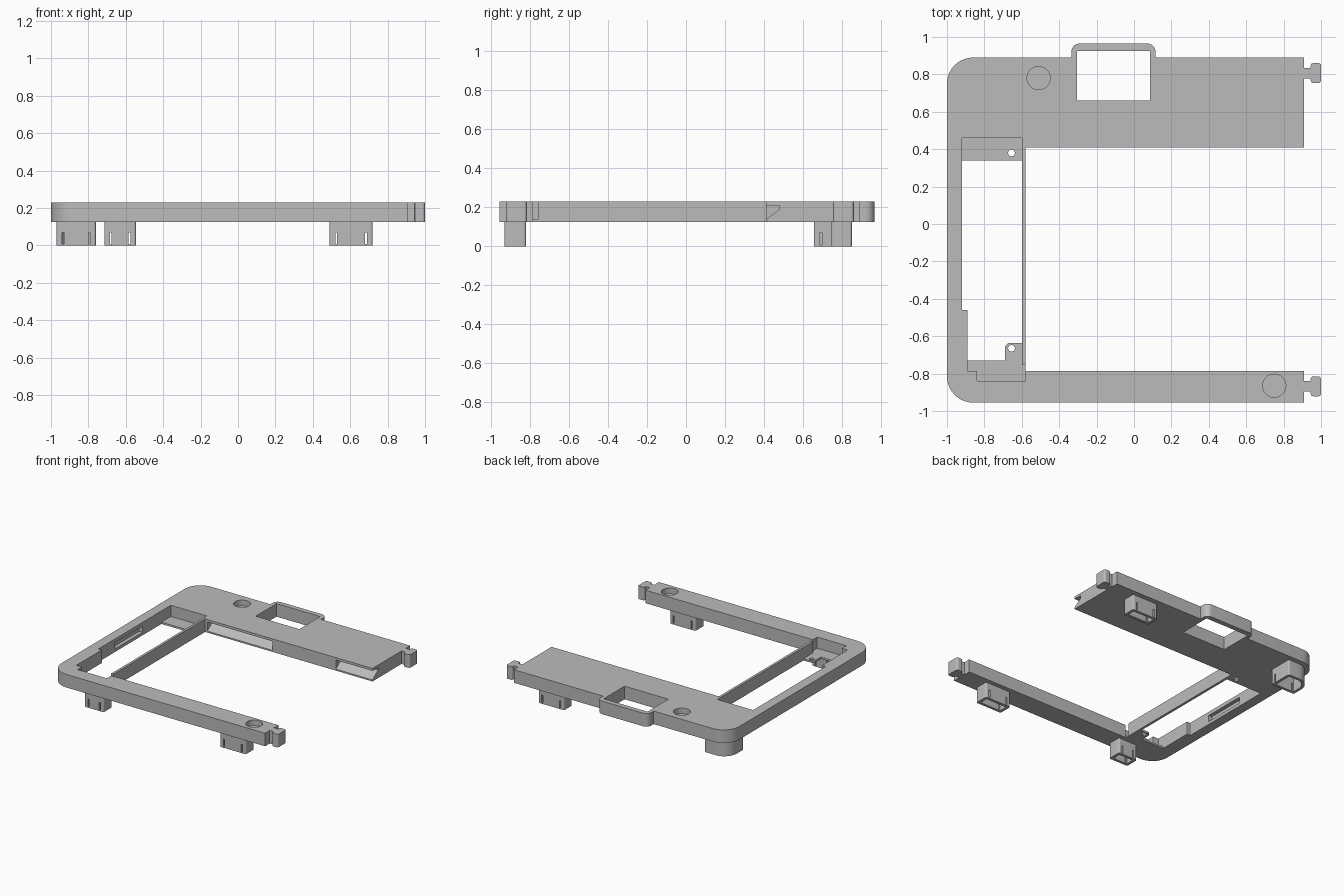
import bpy, bmesh, math
from mathutils import Vector

if "Cube" in bpy.data.objects:
    bpy.data.objects.remove(bpy.data.objects["Cube"], do_unlink=True)

grey = bpy.data.materials.new("plain grey")
grey.use_nodes = True
grey.diffuse_color = (0.5, 0.5, 0.5, 1)
grey.node_tree.nodes["Principled BSDF"].inputs["Base Color"].default_value = (0.5, 0.5, 0.5, 1)

BOTTOM, TOP, LEDGE = 0.125, 0.23, 0.14


def fillet(corners, steps=10):
    """Turn (x, y, optional radius) corners into an outline with rounded corners."""
    out = []
    for i, c in enumerate(corners):
        p = Vector(c[:2])
        if len(c) < 3:
            out.append(p)
            continue
        a = (Vector(corners[i - 1][:2]) - p).normalized()
        b = (Vector(corners[(i + 1) % len(corners)][:2]) - p).normalized()
        centre = p + (a + b) * c[2]
        for k in range(steps + 1):
            t = k / steps * math.pi / 2
            out.append(centre - b * c[2] * math.cos(t) - a * c[2] * math.sin(t))
    return out


def prism(name, corners, lo, hi, axis="z"):
    """Extrude an outline along z, or a (y, z) outline along x."""
    bm = bmesh.new()
    place = (lambda p: (p[0], p[1], lo)) if axis == "z" else (lambda p: (lo, p[0], p[1]))
    face = bm.faces.new([bm.verts.new(place(p)) for p in fillet(corners)])
    moved = bmesh.ops.extrude_face_region(bm, geom=[face])["geom"]
    shift = (0, 0, hi - lo) if axis == "z" else (hi - lo, 0, 0)
    bmesh.ops.translate(bm, vec=shift, verts=[v for v in moved if isinstance(v, bmesh.types.BMVert)])
    bmesh.ops.recalc_face_normals(bm, faces=bm.faces)
    mesh = bpy.data.meshes.new(name)
    bm.to_mesh(mesh)
    bm.free()
    mesh.materials.append(grey)
    ob = bpy.data.objects.new(name, mesh)
    bpy.context.collection.objects.link(ob)
    return ob


def rect(x0, x1, y0, y1):
    return [(x0, y0), (x1, y0), (x1, y1), (x0, y1)]


def circle(x, y, r, n=32):
    return [(x + r * math.cos(k * math.tau / n), y + r * math.sin(k * math.tau / n)) for k in range(n)]


def activate(ob):
    bpy.ops.object.select_all(action="DESELECT")
    ob.select_set(True)
    bpy.context.view_layer.objects.active = ob


def cut(ob, corners, lo, hi, axis="z"):
    cutter = prism("cutter", corners, lo, hi, axis)
    cutter.hide_render = True
    activate(ob)
    mod = ob.modifiers.new("cut", "BOOLEAN")
    mod.operation, mod.solver, mod.object = "DIFFERENCE", "EXACT", cutter
    bpy.ops.object.modifier_apply(modifier=mod.name)
    bpy.data.objects.remove(cutter, do_unlink=True)


def smooth(ob):
    activate(ob)
    bpy.ops.object.shade_smooth_by_angle(angle=math.radians(30))


# Flat C-shaped frame with the handle loop on its back edge
frame = prism("frame", [
    (0.91, -0.955), (0.91, -0.785), (-0.58, -0.785), (-0.58, 0.41), (0.91, 0.41), (0.91, 0.89),
    (0.115, 0.89), (0.115, 0.965, 0.045), (-0.335, 0.965, 0.045), (-0.335, 0.89),
    (-1, 0.89, 0.14), (-1, -0.955, 0.14)], BOTTOM, TOP)

# Rectangular opening at the back
cut(frame, rect(-0.305, 0.085, 0.66, 0.925), 0.1, 0.3)

# Pocket down to the thin ledges, then the through window
cut(frame, [(-0.92, 0.46), (-0.92, -0.46), (-0.89, -0.46), (-0.89, -0.785), (-0.84, -0.785),
            (-0.84, -0.84), (-0.58, -0.84), (-0.58, -0.785), (-0.57, -0.785), (-0.57, -0.755),
            (-0.60, -0.755), (-0.60, 0.46)], LEDGE, 0.3)
cut(frame, [(-0.92, 0.34), (-0.92, -0.46), (-0.89, -0.46), (-0.89, -0.73), (-0.69, -0.73),
            (-0.69, -0.635, 0.03), (-0.60, -0.635), (-0.60, 0.34)], 0.1, 0.3)

# Screw holes in the ledges
for y in (0.38, -0.665):
    cut(frame, circle(-0.655, y, 0.018, 20), 0.1, 0.2)

# Round sockets in the top
for x, y in ((-0.51, 0.78), (0.75, -0.865)):
    cut(frame, circle(x, y, 0.062), TOP - 0.045, 0.3)

# Sloped grooves along the inner edge of the back bar
for x0, x1 in ((-0.56, 0.02), (0.585, 0.95)):
    cut(frame, [(0.40, 0.13), (0.48, 0.19), (0.48, 0.21), (0.40, 0.21)], x0, x1, "x")

# Shallow slot in the inner wall of the side rail
cut(frame, rect(-0.95, -0.91, -0.25, 0.10), 0.15, 0.20)
smooth(frame)

# T-shaped connectors on the bar ends
for name, y in (("back_connector", 0.807), ("front_connector", -0.868)):
    smooth(prism(name, [
        (0.90, y - 0.028), (0.945, y - 0.028), (0.945, y - 0.053, 0.012), (1.0, y - 0.053, 0.015),
        (1.0, y + 0.053, 0.015), (0.945, y + 0.053, 0.012), (0.945, y + 0.028), (0.90, y + 0.028)],
        BOTTOM, TOP))


# Hollow feet with slits beside their snap tongues
def foot(name, x0, x1, y0, y1, corner=0.012):
    r = 0.012
    ob = prism(name, [(x0, y0, r), (x1, y0, r), (x1, y1, r), (x0, y1, corner)], 0, BOTTOM)
    w = 0.022
    cut(ob, [(x0 + w, y0 + w), (x1 - w, y0 + w), (x1 - w, y1 - w),
             (x0 + w, y1 - w, max(corner - w, 0.005))], -0.1, 0.2)
    far = y0 + 0.05 if corner > 0.05 else y1 + 0.1
    for x in (x0 + 0.035, x1 - 0.035):
        cut(ob, rect(x - 0.005, x + 0.005, y0 - 0.1, far), 0.008, 0.07)
    smooth(ob)
    return ob


foot("front_right_foot", -0.715, -0.545, -0.93, -0.82)
foot("front_left_foot", 0.49, 0.72, -0.93, -0.82)
foot("back_left_foot", 0.49, 0.72, 0.745, 0.85)
corner_foot = foot("back_right_corner_foot", -0.97, -0.76, 0.655, 0.85, 0.11)
cut(corner_foot, rect(-0.80, -0.70, 0.687, 0.697), 0.008, 0.07)
